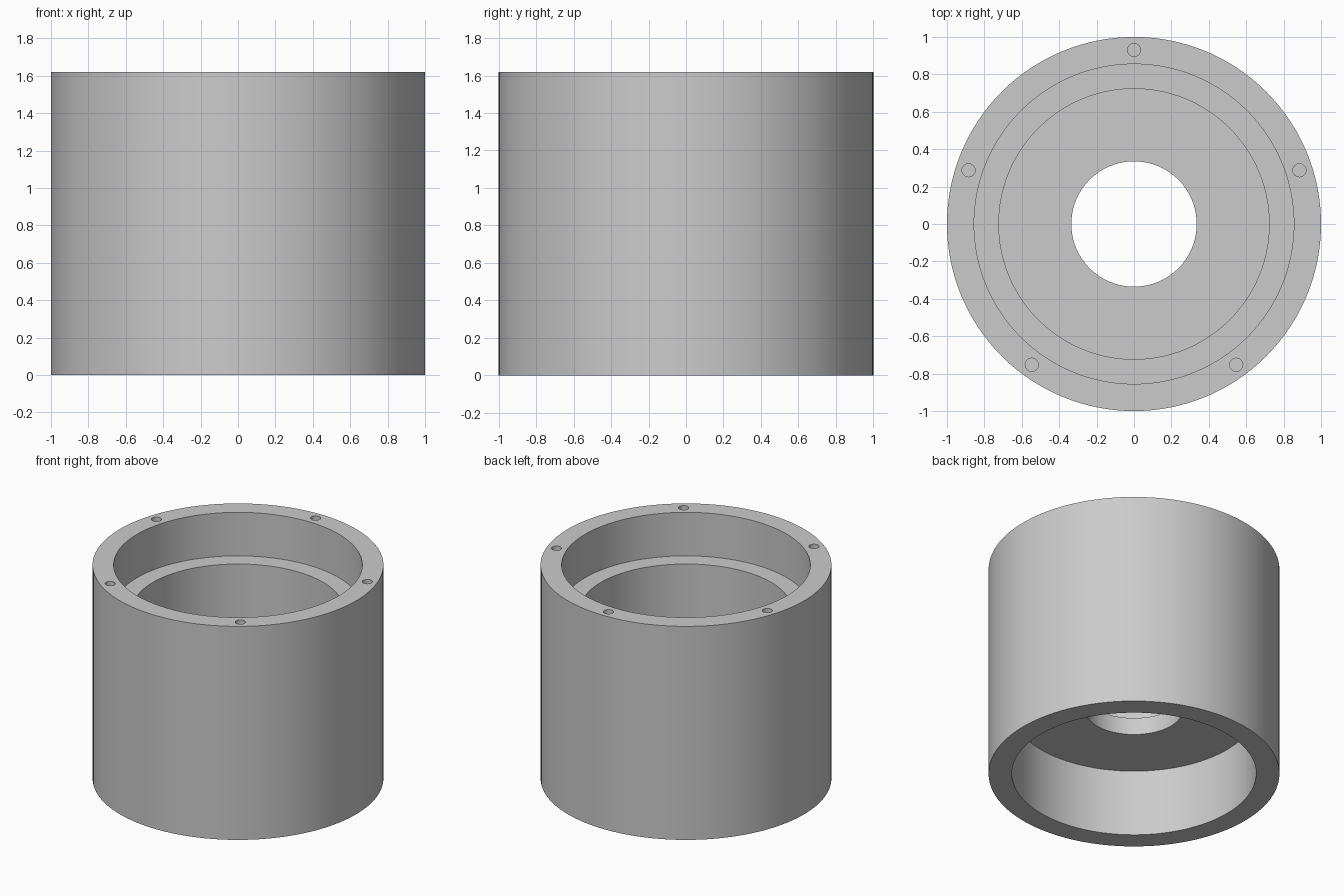
import bpy
import bmesh
from math import cos, sin, tau, radians
from mathutils import Matrix

HEIGHT = 1.62
SEGMENTS = 128

cube = bpy.data.objects.get("Cube")
if cube:
    bpy.data.objects.remove(cube, do_unlink=True)

# Plain grey material
grey = bpy.data.materials.new("light_grey")
grey.use_nodes = True
color = (0.6, 0.6, 0.6, 1)
grey.diffuse_color = color
grey.node_tree.nodes["Principled BSDF"].inputs["Base Color"].default_value = color


def make_object(name, bm):
    bmesh.ops.recalc_face_normals(bm, faces=bm.faces)
    mesh = bpy.data.meshes.new(name)
    bm.to_mesh(mesh)
    bm.free()
    mesh.materials.append(grey)
    obj = bpy.data.objects.new(name, mesh)
    bpy.context.collection.objects.link(obj)
    return obj


# Housing: closed (radius, height) section turned around the z axis
section = [
    (1.0, 0), (1.0, HEIGHT),            # outer wall
    (0.855, HEIGHT), (0.855, 1.29),     # upper recess
    (0.723, 1.29), (0.723, 0.635),      # ledge and main bore
    (0.335, 0.635), (0.335, 0.505),     # floor with centre hole
    (0.84, 0.505), (0.84, 0),           # lower recess
]
bm = bmesh.new()
verts = [bm.verts.new((r, 0, z)) for r, z in section]
edges = [bm.edges.new((v, verts[i - 1])) for i, v in enumerate(verts)]
bmesh.ops.spin(bm, geom=verts + edges, cent=(0, 0, 0), axis=(0, 0, 1),
               angle=tau, steps=SEGMENTS, use_merge=True)
bmesh.ops.remove_doubles(bm, verts=bm.verts, dist=0.0001)
housing = make_object("housing", bm)

# Five blind screw holes in the top rim
bm = bmesh.new()
for i in range(5):
    a = tau / 4 + i * tau / 5
    place = Matrix.Translation((0.93 * cos(a), 0.93 * sin(a), HEIGHT))
    bmesh.ops.create_cone(bm, cap_ends=True, segments=32, radius1=0.035,
                          radius2=0.035, depth=0.6, matrix=place)
cutter = make_object("screw_hole_cutter", bm)
cutter.hide_render = True

cut = housing.modifiers.new("screw_holes", 'BOOLEAN')
cut.operation = 'DIFFERENCE'
cut.solver = 'EXACT'
cut.object = cutter

bpy.ops.object.select_all(action='DESELECT')
housing.select_set(True)
bpy.context.view_layer.objects.active = housing
bpy.ops.object.modifier_apply(modifier=cut.name)
bpy.data.objects.remove(cutter, do_unlink=True)

# Smooth round walls, crisp rims
bpy.ops.object.shade_smooth_by_angle(angle=radians(30))
